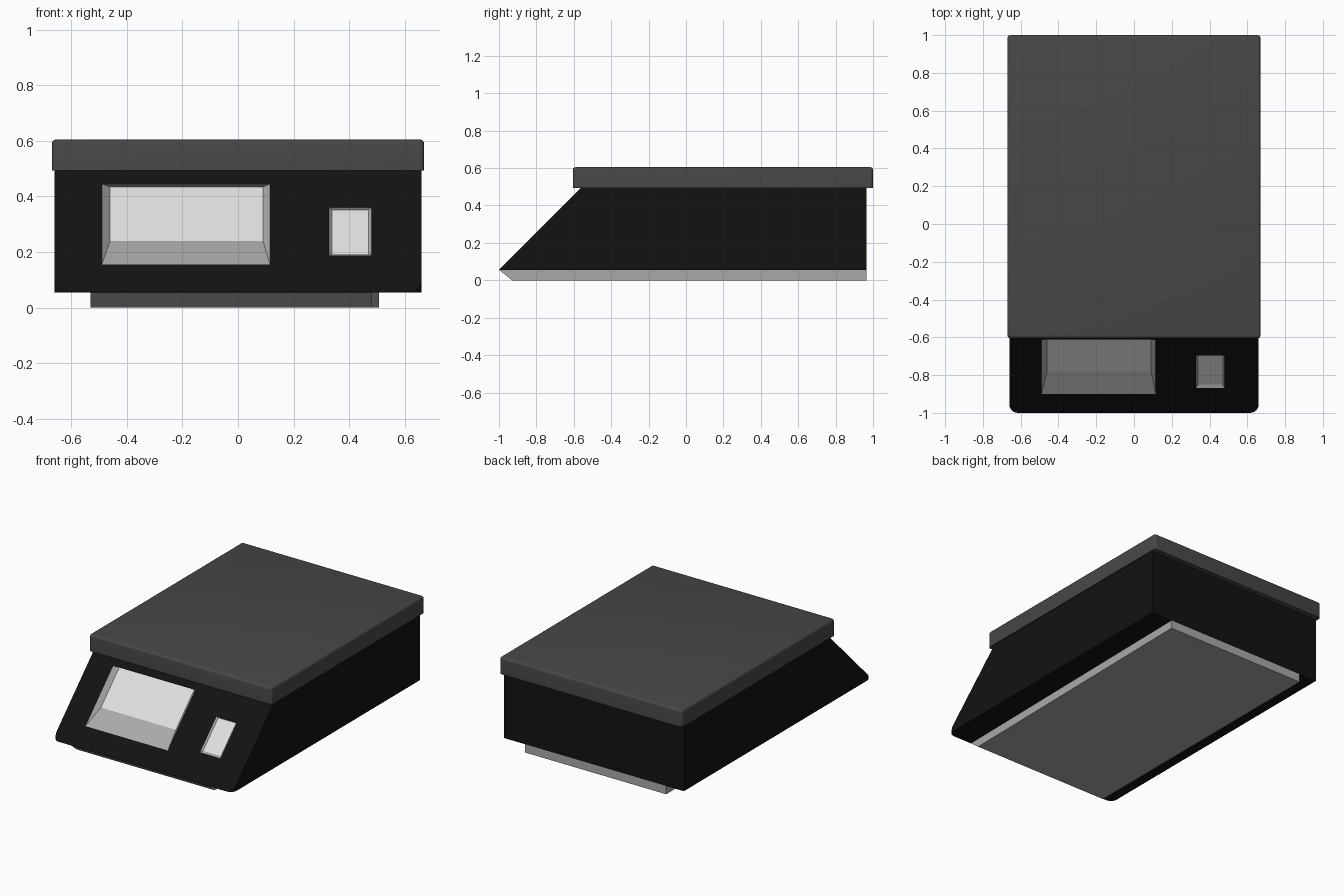
import bpy, bmesh, math
from mathutils import Vector

cube = bpy.data.objects.get("Cube")
if cube:
    bpy.data.objects.remove(cube, do_unlink=True)


def material(name, r, g, b, rough=0.6):
    m = bpy.data.materials.new(name)
    m.use_nodes = True
    m.diffuse_color = (r, g, b, 1)
    bsdf = m.node_tree.nodes["Principled BSDF"]
    bsdf.inputs["Base Color"].default_value = (r, g, b, 1)
    bsdf.inputs["Roughness"].default_value = rough
    return m


black = material("black housing", 0.006, 0.006, 0.006)
charcoal = material("charcoal tray", 0.063, 0.063, 0.063)
grey = material("mid grey", 0.40, 0.40, 0.40)
pale = material("pale grey panel", 0.75, 0.75, 0.75)


def finish(bm, name, *mats):
    bmesh.ops.recalc_face_normals(bm, faces=bm.faces[:])
    mesh = bpy.data.meshes.new(name)
    bm.to_mesh(mesh)
    bm.free()
    obj = bpy.data.objects.new(name, mesh)
    bpy.context.collection.objects.link(obj)
    for m in mats:
        mesh.materials.append(m)
    return obj


BOTTOM, TOP, HALF, BACK = 0.055, 0.5, 0.66, 0.965
SHIFT = -1 - BOTTOM          # sloped front is y = z + SHIFT


def cut(bm, faces, co, normal):
    geom = set(faces)
    for f in faces:
        geom.update(f.edges)
        geom.update(f.verts)
    bmesh.ops.bisect_plane(bm, geom=list(geom), plane_co=co, plane_no=normal, dist=1e-5)


def slope_faces(bm, x0=-9, x1=9):
    direction = Vector((0, -1, 1)).normalized()
    return [f for f in bm.faces if f.normal.dot(direction) > 0.999
            and x0 < f.calc_center_median().x < x1]


def recess(bm, outer, inner, depth):
    """Sink a rectangle (x0, x1, z0, z1) of the slope, with slanted walls."""
    x0, x1, z0, z1 = outer
    for x in (x0, x1):
        cut(bm, slope_faces(bm), (x, 0, 0), (1, 0, 0))
    for z in (z0, z1):
        cut(bm, slope_faces(bm, x0, x1), (0, 0, z), (0, 0, 1))
    bm.normal_update()
    face = next(f for f in slope_faces(bm, x0, x1)
                if z0 < f.calc_center_median().z < z1)
    panel = bmesh.ops.extrude_discrete_faces(bm, faces=[face])["faces"][0]
    for v in panel.verts:
        x = inner[0] if v.co.x < (x0 + x1) / 2 else inner[1]
        z = inner[2] if v.co.z < (z0 + z1) / 2 else inner[3]
        v.co = (x, z + SHIFT + depth, z)
    panel.material_index = 2
    for e in panel.edges:
        for f in e.link_faces:
            if f != panel:
                f.material_index = 1
    bm.normal_update()


# Housing: plan with rounded front corners, extruded, sliced by the sloped front
R = 0.045
right_arc = [(-HALF + R - R * math.cos(a), -1 + R - R * math.sin(a))
             for a in (math.pi / 2 * i / 6 for i in range(7))]
plan = [(-HALF, BACK)] + right_arc + [(-x, y) for x, y in reversed(right_arc)] + [(HALF, BACK)]
bm = bmesh.new()
base = bm.faces.new([bm.verts.new((x, y, BOTTOM)) for x, y in plan])
ext = bmesh.ops.extrude_face_region(bm, geom=[base])["geom"]
bmesh.ops.translate(bm, vec=(0, 0, TOP - BOTTOM),
                    verts=[g for g in ext if isinstance(g, bmesh.types.BMVert)])
bmesh.ops.recalc_face_normals(bm, faces=bm.faces[:])
sliced = bmesh.ops.bisect_plane(bm, geom=bm.verts[:] + bm.edges[:] + bm.faces[:],
                                dist=1e-5, plane_co=(0, SHIFT - 0.0005, 0),
                                plane_no=(0, -1, 1), clear_outer=False)
# Drop everything in front of the slope, then close the opening
bmesh.ops.delete(bm, geom=[v for v in bm.verts if v.co.z - v.co.y + SHIFT > 0.002],
                 context="VERTS")
bmesh.ops.holes_fill(bm, edges=[e for e in bm.edges if e.is_boundary], sides=0)
bmesh.ops.recalc_face_normals(bm, faces=bm.faces[:])
bm.normal_update()

# Display window and button sunk in the sloped front
recess(bm, (-0.49, 0.115, 0.155, 0.445), (-0.46, 0.09, 0.24, 0.435), 0.035)
recess(bm, (0.328, 0.48, 0.188, 0.36), (0.339, 0.47, 0.193, 0.352), 0.012)
finish(bm, "housing", black, grey, pale)

# Base plate: slanted nose, left side slightly tapered to the front
bm = bmesh.new()
bmesh.ops.create_cube(bm, size=2)
for v in bm.verts:
    front, low, left = v.co.y < 0, v.co.z < 0, v.co.x > 0
    v.co.x = (0.48 if front else 0.507) if left else -0.53
    v.co.y = (-0.93 if low else -0.998) if front else BACK
    v.co.z = 0 if low else BOTTOM
finish(bm, "base_plate", grey)

# Weighing tray: slab with softened top and corner edges
bm = bmesh.new()
bmesh.ops.create_cube(bm, size=1)
for v in bm.verts:
    v.co = (v.co.x * 1.34, 0.1975 + v.co.y * 1.605, 0.549 + v.co.z * 0.112)
soft = [e for e in bm.edges if max(v.co.z for v in e.verts) > 0.55]
bmesh.ops.bevel(bm, geom=soft, offset=0.016, segments=4, profile=0.5, affect="EDGES")
tray = finish(bm, "weighing_tray", charcoal)
bpy.ops.object.select_all(action="DESELECT")
tray.select_set(True)
bpy.context.view_layer.objects.active = tray
bpy.ops.object.shade_smooth_by_angle(angle=math.radians(35))
